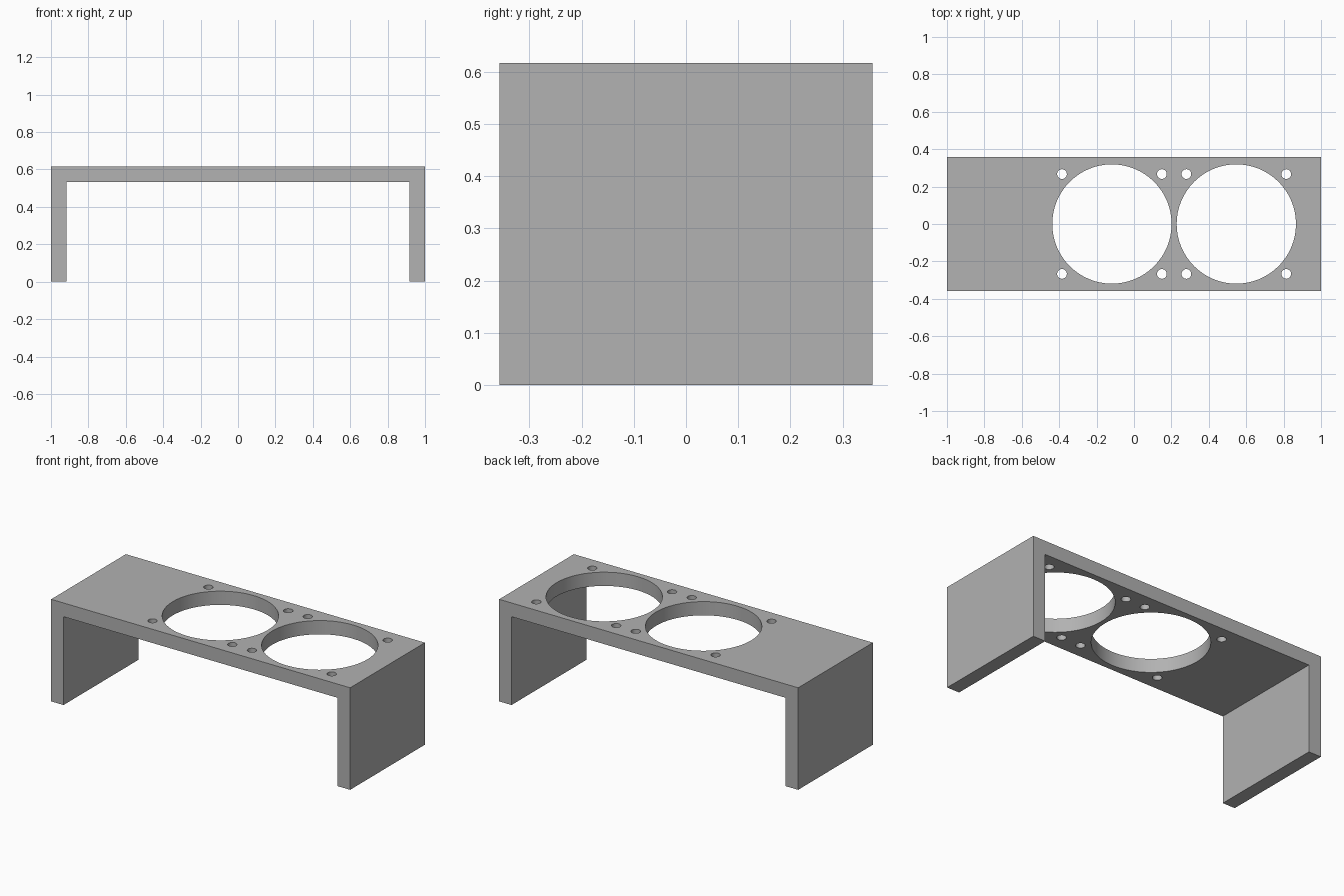
import bpy
import bmesh
from mathutils import Matrix

if "Cube" in bpy.data.objects:
    bpy.data.objects.remove(bpy.data.objects["Cube"], do_unlink=True)

HALF_DEPTH, HEIGHT, WALL = 0.357, 0.617, 0.083
HOLE_CENTRES = (-0.118, 0.547)
HOLE_RADIUS, SCREW_RADIUS, SCREW_OFFSET = 0.319, 0.026, 0.267

grey = bpy.data.materials.new("plain grey")
grey.use_nodes = True
colour = (0.445, 0.445, 0.445, 1)
grey.diffuse_color = colour
grey.node_tree.nodes["Principled BSDF"].inputs["Base Color"].default_value = colour


def make_object(name, bm):
    bmesh.ops.recalc_face_normals(bm, faces=bm.faces)
    mesh = bpy.data.meshes.new(name)
    bm.to_mesh(mesh)
    bm.free()
    mesh.materials.append(grey)
    obj = bpy.data.objects.new(name, mesh)
    bpy.context.collection.objects.link(obj)
    return obj


# Bracket: upside-down U profile extruded front to back
inner, under = 1 - WALL, HEIGHT - WALL
profile = [(-1, 0), (-inner, 0), (-inner, under), (inner, under),
           (inner, 0), (1, 0), (1, HEIGHT), (-1, HEIGHT)]
bm = bmesh.new()
face = bm.faces.new([bm.verts.new((x, -HALF_DEPTH, z)) for x, z in profile])
extruded = bmesh.ops.extrude_face_region(bm, geom=[face])["geom"]
bmesh.ops.translate(bm, vec=(0, 2 * HALF_DEPTH, 0),
                    verts=[v for v in extruded if isinstance(v, bmesh.types.BMVert)])
bracket = make_object("bracket", bm)

# Cutter: two large openings, each with four screw holes around it
bm = bmesh.new()


def add_drill(x, y, radius, segments):
    bmesh.ops.create_cone(bm, cap_ends=True, segments=segments, radius1=radius,
                          radius2=radius, depth=3 * WALL,
                          matrix=Matrix.Translation((x, y, HEIGHT - WALL / 2)))


for cx in HOLE_CENTRES:
    add_drill(cx, 0, HOLE_RADIUS, 64)
    for sx in (-1, 1):
        for sy in (-1, 1):
            add_drill(cx + sx * SCREW_OFFSET, sy * SCREW_OFFSET, SCREW_RADIUS, 24)
cutter = make_object("hole_cutter", bm)
cutter.hide_render = True
cutter.hide_viewport = True
cutter.display_type = 'WIRE'

cut = bracket.modifiers.new("holes", 'BOOLEAN')
cut.operation = 'DIFFERENCE'
cut.solver = 'EXACT'
cut.object = cutter

# Apply the cut, then smooth the round hole walls and keep the rims sharp
bpy.ops.object.select_all(action='DESELECT')
bpy.context.view_layer.objects.active = bracket
bracket.select_set(True)
bpy.ops.object.modifier_apply(modifier=cut.name)
bpy.data.objects.remove(cutter, do_unlink=True)
bpy.ops.object.shade_smooth_by_angle()
